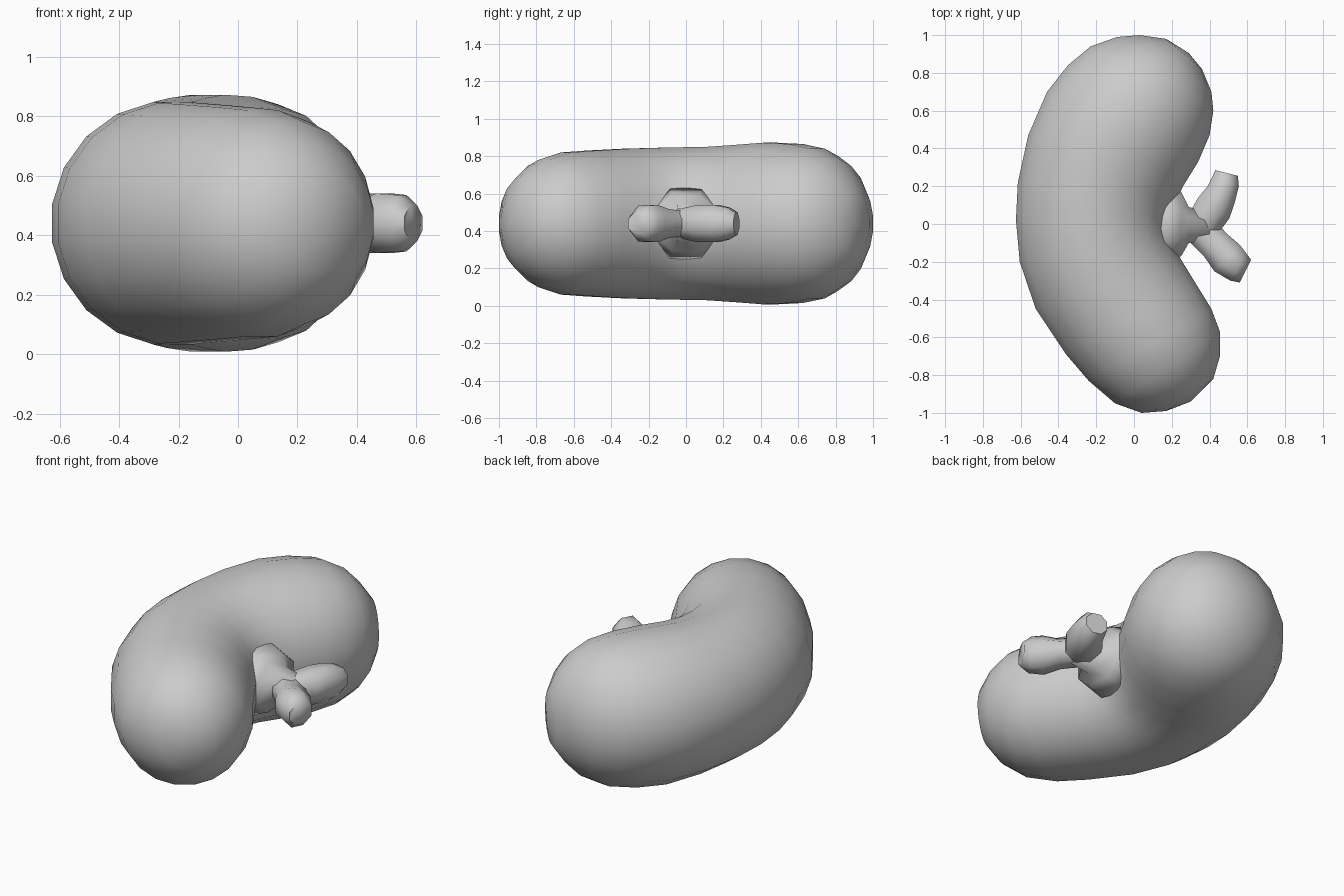
import bpy, bmesh
from math import sin, cos, pi, radians
from mathutils import Vector

MID = 0.44  # height of the plane of symmetry


def loft(name, sections, sides, poles=None, angle=180):
    """Skin elliptical rings; each section = (x1, y1, x2, y2, half height)."""
    bm = bmesh.new()
    grow = 1 / cos(pi / sides)
    rings = []
    for x1, y1, x2, y2, hz in sections:
        centre = Vector(((x1 + x2) / 2, (y1 + y2) / 2, MID))
        half = Vector(((x2 - x1) / 2, (y2 - y1) / 2, 0)) * grow
        ring = []
        for i in range(sides):
            a = 2 * pi * (i + 0.5) / sides
            ring.append(bm.verts.new(centre + half * cos(a) + Vector((0, 0, hz * grow * sin(a)))))
        rings.append(ring)
    for a, b in zip(rings, rings[1:]):
        for i in range(sides):
            j = (i + 1) % sides
            bm.faces.new((a[i], a[j], b[j], b[i]))
    for k, ring in enumerate((rings[0], rings[-1])):
        if poles:
            tip = bm.verts.new((*poles[k], MID))
            for i in range(sides):
                bm.faces.new((ring[i], ring[(i + 1) % sides], tip))
        else:
            bm.faces.new(ring)
    bmesh.ops.recalc_face_normals(bm, faces=bm.faces)
    mesh = bpy.data.meshes.new(name)
    bm.to_mesh(mesh)
    bm.free()
    ob = bpy.data.objects.new(name, mesh)
    bpy.context.collection.objects.link(ob)
    bpy.ops.object.select_all(action='DESELECT')
    ob.select_set(True)
    bpy.context.view_layer.objects.active = ob
    bpy.ops.object.shade_smooth_by_angle(angle=radians(angle))
    return ob


# Bean-shaped body: outer edge point, inner edge point, half height
loft("bean_body", [
    (0.17, 0.98, 0.36, 0.82, 0.16),
    (0.03, 1.00, 0.41, 0.70, 0.26),
    (-0.09, 0.99, 0.42, 0.60, 0.34),
    (-0.23, 0.94, 0.40, 0.47, 0.40),
    (-0.35, 0.84, 0.34, 0.33, 0.425),
    (-0.46, 0.70, 0.26, 0.20, 0.432),
    (-0.56, 0.47, 0.21, 0.10, 0.42),
    (-0.615, 0.22, 0.19, 0.03, 0.41),
    (-0.625, 0.02, 0.185, -0.03, 0.408),
    (-0.605, -0.20, 0.20, -0.10, 0.405),
    (-0.52, -0.45, 0.25, -0.19, 0.40),
    (-0.36, -0.69, 0.33, -0.32, 0.39),
    (-0.24, -0.83, 0.41, -0.45, 0.38),
    (-0.10, -0.95, 0.455, -0.57, 0.34),
    (0.04, -1.00, 0.455, -0.70, 0.26),
    (0.17, -0.99, 0.42, -0.82, 0.16),
], 20, poles=((0.29, 0.905), (0.30, -0.94)))

# Flared stem in the hollow of the bean
loft("stem", [
    (0.12, 0.22, 0.12, -0.22, 0.20),
    (0.25, 0.17, 0.25, -0.17, 0.15),
    (0.29, 0.09, 0.29, -0.10, 0.10),
    (0.40, 0.06, 0.40, -0.09, 0.08),
], 8)

# Forked branches
loft("back_branch", [
    (0.30, 0.07, 0.43, -0.07, 0.08),
    (0.34, 0.14, 0.505, 0.03, 0.10),
    (0.39, 0.20, 0.535, 0.12, 0.10),
    (0.415, 0.25, 0.555, 0.20, 0.085),
    (0.43, 0.285, 0.55, 0.255, 0.06),
], 8, angle=60)
loft("front_branch", [
    (0.42, 0.03, 0.30, -0.10, 0.07),
    (0.49, -0.05, 0.37, -0.17, 0.075),
    (0.56, -0.11, 0.425, -0.25, 0.10),
    (0.59, -0.15, 0.51, -0.30, 0.095),
    (0.62, -0.19, 0.56, -0.31, 0.06),
], 8, angle=60)
